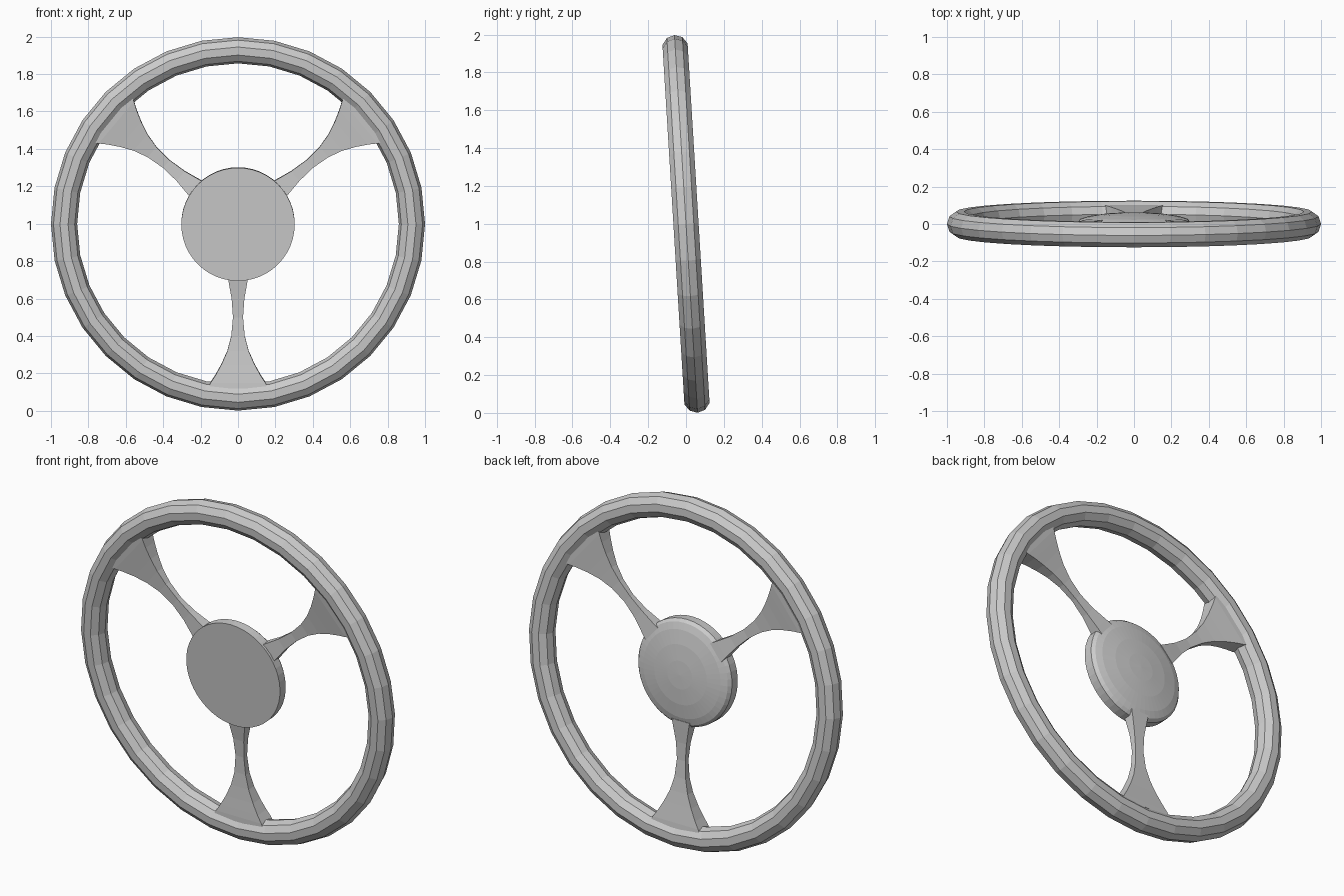
import bpy, bmesh, math
from mathutils import Matrix, Vector

if "Cube" in bpy.data.objects:
    bpy.data.objects.remove(bpy.data.objects["Cube"])

# wheel is built around the Y axis, then tilted back and lifted
PLACE = Matrix.Translation((0, 0, 0.999)) @ Matrix.Rotation(math.radians(3.5), 4, 'X')


def finish(name, bm):
    bmesh.ops.remove_doubles(bm, verts=bm.verts, dist=1e-5)
    bmesh.ops.recalc_face_normals(bm, faces=bm.faces)
    bm.transform(PLACE)
    me = bpy.data.meshes.new(name)
    bm.to_mesh(me)
    bm.free()
    ob = bpy.data.objects.new(name, me)
    bpy.context.collection.objects.link(ob)
    return ob


def lathe(name, profile, steps, closed=False):
    """Spin (radius, y) points around the Y axis."""
    bm = bmesh.new()
    vs = [bm.verts.new((r, y, 0)) for r, y in profile]
    edges = [bm.edges.new(p) for p in zip(vs, vs[1:])]
    if closed:
        edges.append(bm.edges.new((vs[-1], vs[0])))
    bmesh.ops.spin(bm, geom=vs + edges, axis=(0, 1, 0), cent=(0, 0, 0),
                   angle=math.tau, steps=steps)
    return finish(name, bm)


def spoke(name, degrees):
    """Loft of rectangles pinched in the middle: radius, half width, half depth."""
    sections = [(0.27, 0.058, 0.034), (0.31, 0.050, 0.030), (0.40, 0.034, 0.020),
                (0.50, 0.027, 0.015), (0.60, 0.036, 0.018), (0.68, 0.057, 0.025),
                (0.75, 0.088, 0.033), (0.81, 0.121, 0.041), (0.85, 0.147, 0.046),
                (0.88, 0.162, 0.048)]
    a = math.radians(degrees)
    out = Vector((math.cos(a), 0, math.sin(a)))
    side = Vector((-math.sin(a), 0, math.cos(a)))
    bm = bmesh.new()
    rings = [[bm.verts.new(out * r + side * (w * i) + Vector((0, d * j, 0)))
              for i, j in ((1, 1), (1, -1), (-1, -1), (-1, 1))]
             for r, w, d in sections]
    for p, q in zip(rings, rings[1:]):
        for k in range(4):
            n = (k + 1) % 4
            bm.faces.new((p[k], p[n], q[n], q[k]))
    bm.faces.new(rings[0])
    bm.faces.new(rings[-1])
    return finish(name, bm)


# ten-sided rim
tube = [(0.93 + 0.07 * math.cos(math.tau * k / 10), 0.07 * math.sin(math.tau * k / 10))
        for k in range(10)]
lathe("rim", tube, 32, closed=True)

# hub: flat front, domed back
hub = lathe("hub", [(0, -0.045), (0.303, -0.045), (0.303, 0.008), (0.288, 0.026),
                    (0.25, 0.038), (0.17, 0.051), (0.08, 0.058), (0, 0.06)], 48)

# three flared spokes
for label, angle in (("right", 40), ("left", 140), ("bottom", 270)):
    spoke("spoke_" + label, angle)
